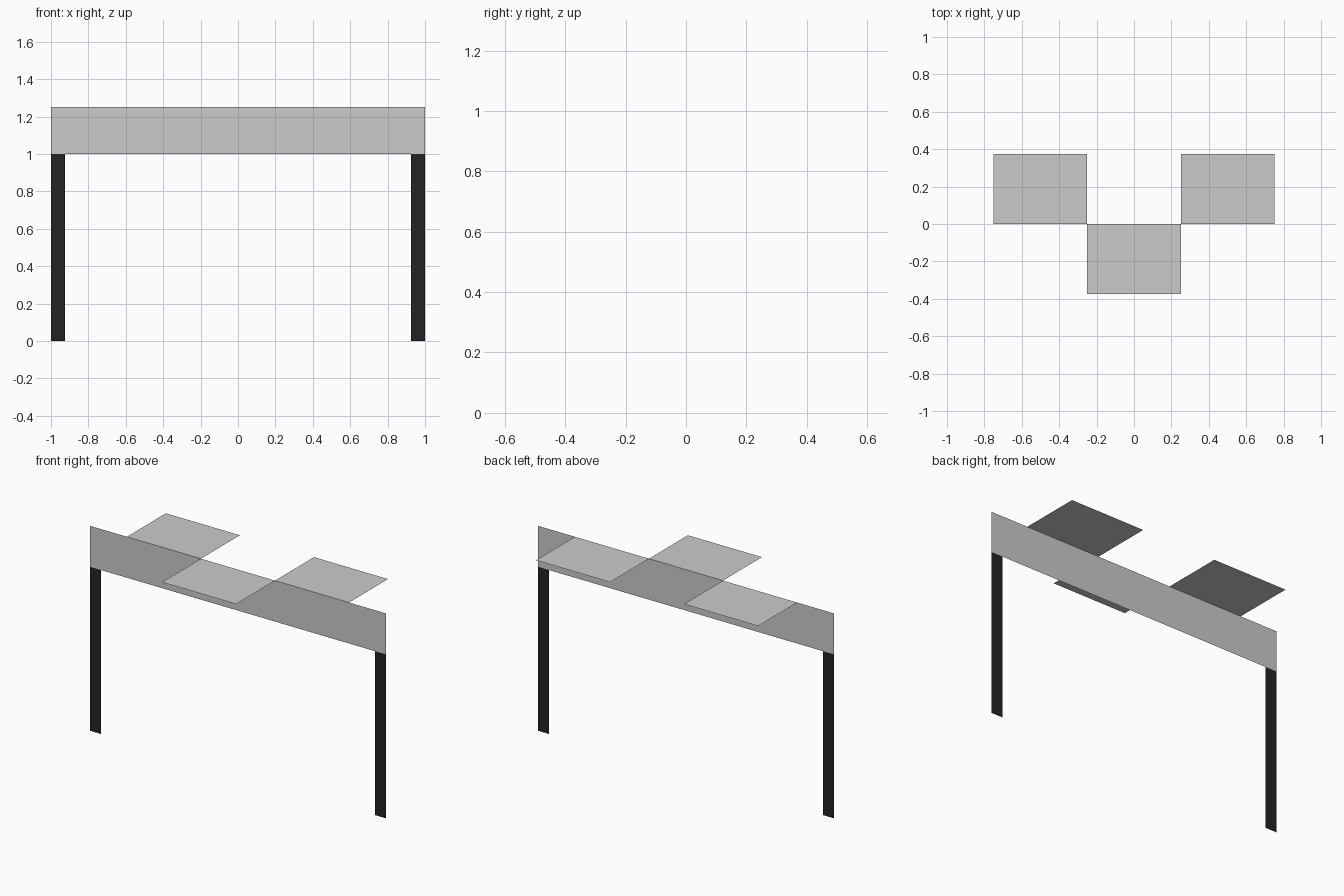
import bpy

if "Cube" in bpy.data.objects:
    bpy.data.objects.remove(bpy.data.objects["Cube"])


def material(name, value):
    m = bpy.data.materials.new(name)
    m.diffuse_color = (value, value, value, 1)
    m.use_nodes = True
    m.node_tree.nodes["Principled BSDF"].inputs["Base Color"].default_value = m.diffuse_color
    return m


grey = material("light grey", 0.6)
black = material("black", 0.017)


def sheet(name, corners, mat):
    """One flat rectangular sheet from its four corners."""
    mesh = bpy.data.meshes.new(name)
    mesh.from_pydata(corners, [], [(0, 1, 2, 3)])
    mesh.materials.append(mat)
    obj = bpy.data.objects.new(name, mesh)
    bpy.context.collection.objects.link(obj)
    return obj


def upright(name, x0, x1, z0, z1, mat):
    return sheet(name, [(x0, 0, z0), (x1, 0, z0), (x1, 0, z1), (x0, 0, z1)], mat)


def level(name, x0, x1, y0, y1, z, mat):
    return sheet(name, [(x0, y0, z), (x1, y0, z), (x1, y1, z), (x0, y1, z)], mat)


# Long board on top of the posts
upright("board", -1, 1, 1, 1.25, grey)

# Posts at both ends
upright("left_post", -1, -0.925, 0, 1, black)
upright("right_post", 0.925, 1, 0, 1, black)

# Flaps folded out from the top edge, alternating back and front
level("left_back_flap", -0.75, -0.25, 0, 0.375, 1.25, grey)
level("front_flap", -0.25, 0.25, -0.375, 0, 1.25, grey)
level("right_back_flap", 0.25, 0.75, 0, 0.375, 1.25, grey)
